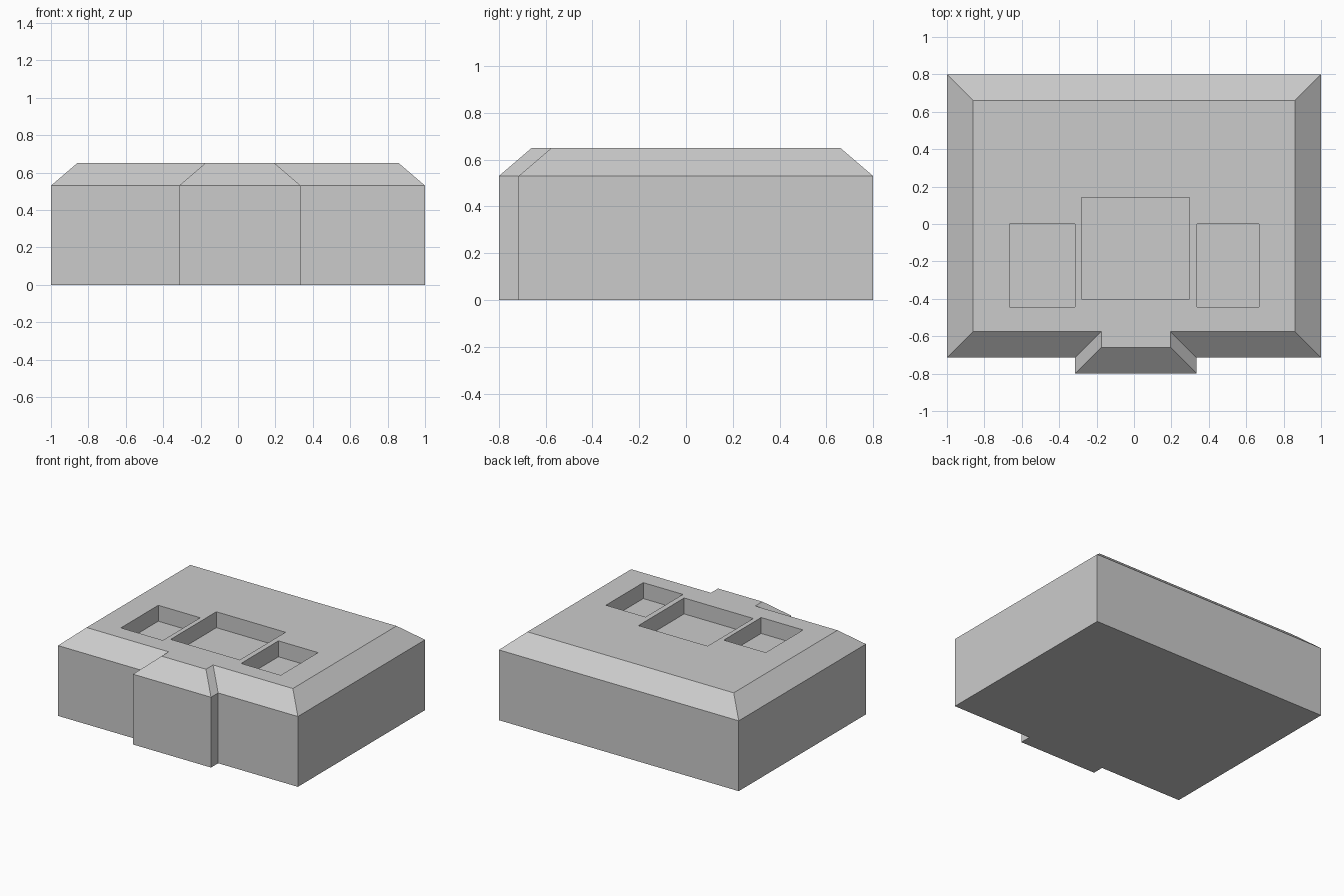
import bpy, bmesh

if "Cube" in bpy.data.objects:
    bpy.data.objects.remove(bpy.data.objects["Cube"])

EAVE, TOP, INSET = 0.53, 0.65, 0.14

# Footprint, counter-clockwise, with the projecting front bay
outline = [(-1, -0.715), (-0.315, -0.715), (-0.315, -0.8), (0.335, -0.8),
           (0.335, -0.715), (1, -0.715), (1, 0.8), (-1, 0.8)]


def inset(points, d):
    """Offset a right-angled counter-clockwise outline inwards."""
    result = []
    for i, (x, y) in enumerate(points):
        px, py = points[i - 1]
        nx, ny = points[(i + 1) % len(points)]
        for ax, ay in ((x - px, y - py), (nx - x, ny - y)):
            length = abs(ax) + abs(ay)
            x, y = x - ay / length * d, y + ax / length * d
        result.append((x, y))
    return result


def make_object(name, rings):
    """Closed solid lofted through a stack of (outline, z) rings."""
    bm = bmesh.new()
    loops = [[bm.verts.new((x, y, z)) for x, y in pts] for pts, z in rings]
    for lower, upper in zip(loops, loops[1:]):
        n = len(lower)
        for i in range(n):
            j = (i + 1) % n
            bm.faces.new((lower[i], lower[j], upper[j], upper[i]))
    bm.faces.new(loops[0][::-1])
    bm.faces.new(loops[-1])
    bmesh.ops.recalc_face_normals(bm, faces=bm.faces)
    mesh = bpy.data.meshes.new(name)
    bm.to_mesh(mesh)
    bm.free()
    obj = bpy.data.objects.new(name, mesh)
    bpy.context.collection.objects.link(obj)
    return obj


# Walls and sloped roof edge as one solid
building = make_object("building", [(outline, 0), (outline, EAVE),
                                    (inset(outline, INSET), TOP)])

# Three sunken roof wells
wells = {"left_well": (-0.665, -0.315, -0.445, 0.0),
         "centre_well": (-0.28, 0.297, -0.402, 0.142),
         "right_well": (0.337, 0.668, -0.445, 0.0)}
bpy.context.view_layer.objects.active = building
for name, (x0, x1, y0, y1) in wells.items():
    rect = [(x0, y0), (x1, y0), (x1, y1), (x0, y1)]
    cutter = make_object(name + "_cutter", [(rect, EAVE), (rect, TOP + 0.1)])
    cutter.hide_render = True
    cut = building.modifiers.new(name, 'BOOLEAN')
    cut.operation = 'DIFFERENCE'
    cut.solver = 'EXACT'
    cut.object = cutter
    bpy.ops.object.modifier_apply(modifier=cut.name)
    bpy.data.objects.remove(cutter)
